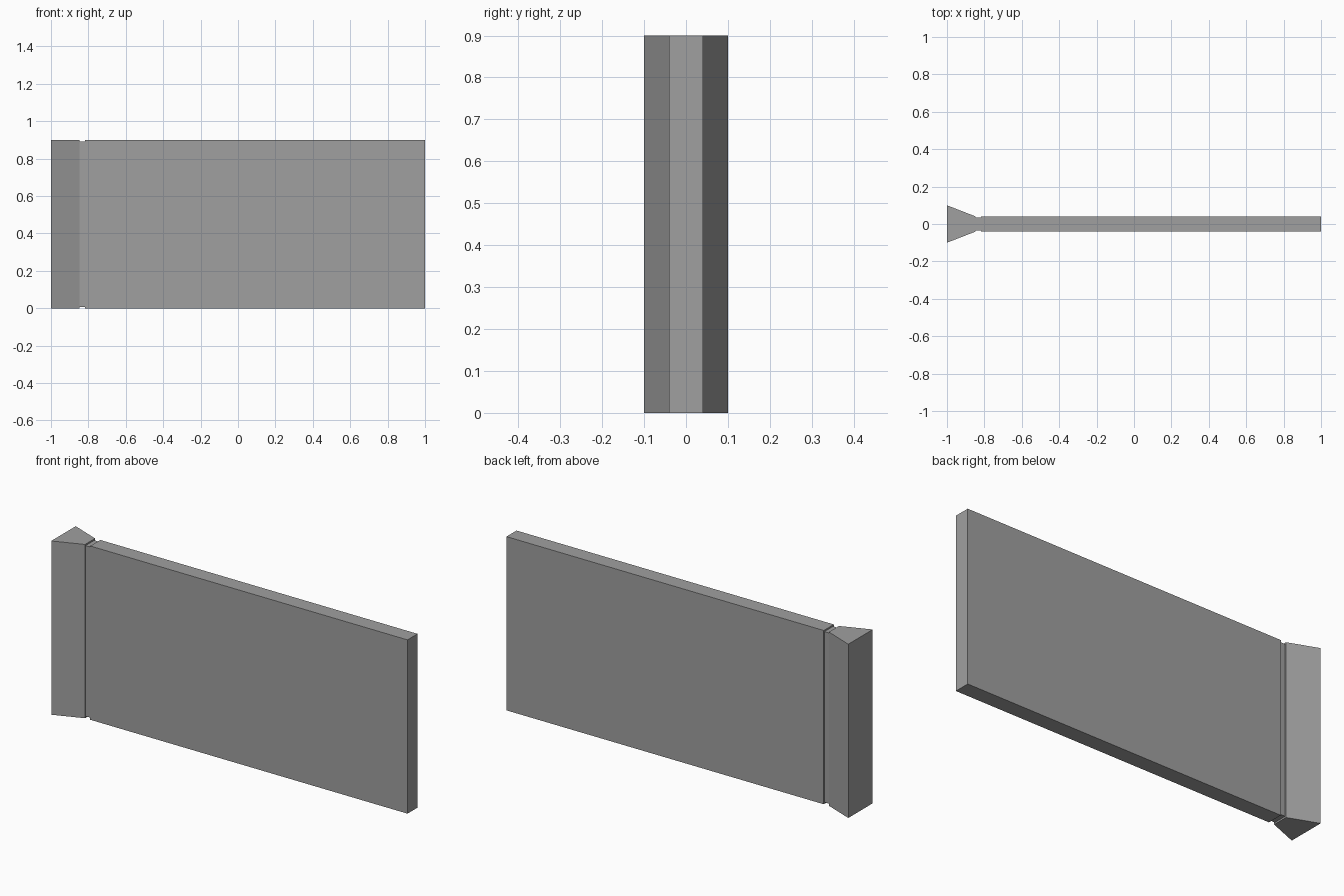
import bpy

cube = bpy.data.objects.get("Cube")
if cube:
    bpy.data.objects.remove(cube, do_unlink=True)

HEIGHT = 0.9

grey = bpy.data.materials.new("mid_grey")
grey.use_nodes = True
color = (0.35, 0.35, 0.35, 1)
grey.diffuse_color = color
grey.node_tree.nodes["Principled BSDF"].inputs["Base Color"].default_value = color


def prism(name, x0, x1, half0, half1, z0, z1):
    """Upright block whose half depth runs from half0 at x0 to half1 at x1."""
    outline = [(x0, -half0), (x1, -half1), (x1, half1), (x0, half0)]
    n = len(outline)
    verts = [(x, y, z) for z in (z0, z1) for x, y in outline]
    faces = [tuple(reversed(range(n))), tuple(range(n, 2 * n))]
    faces += [(i, (i + 1) % n, (i + 1) % n + n, i + n) for i in range(n)]
    mesh = bpy.data.meshes.new(name)
    mesh.from_pydata(verts, [], faces)
    mesh.materials.append(grey)
    obj = bpy.data.objects.new(name, mesh)
    bpy.context.collection.objects.link(obj)
    return obj


# Tapered post at the right end
prism("tapered_post", -1, -0.848, 0.1, 0.041, 0, HEIGHT)

# Recessed strip joining post and panel
prism("joint_strip", -0.85, -0.815, 0.036, 0.036, 0.008, HEIGHT - 0.008)

# Long flat panel
prism("panel", -0.818, 1, 0.041, 0.041, 0, HEIGHT)
